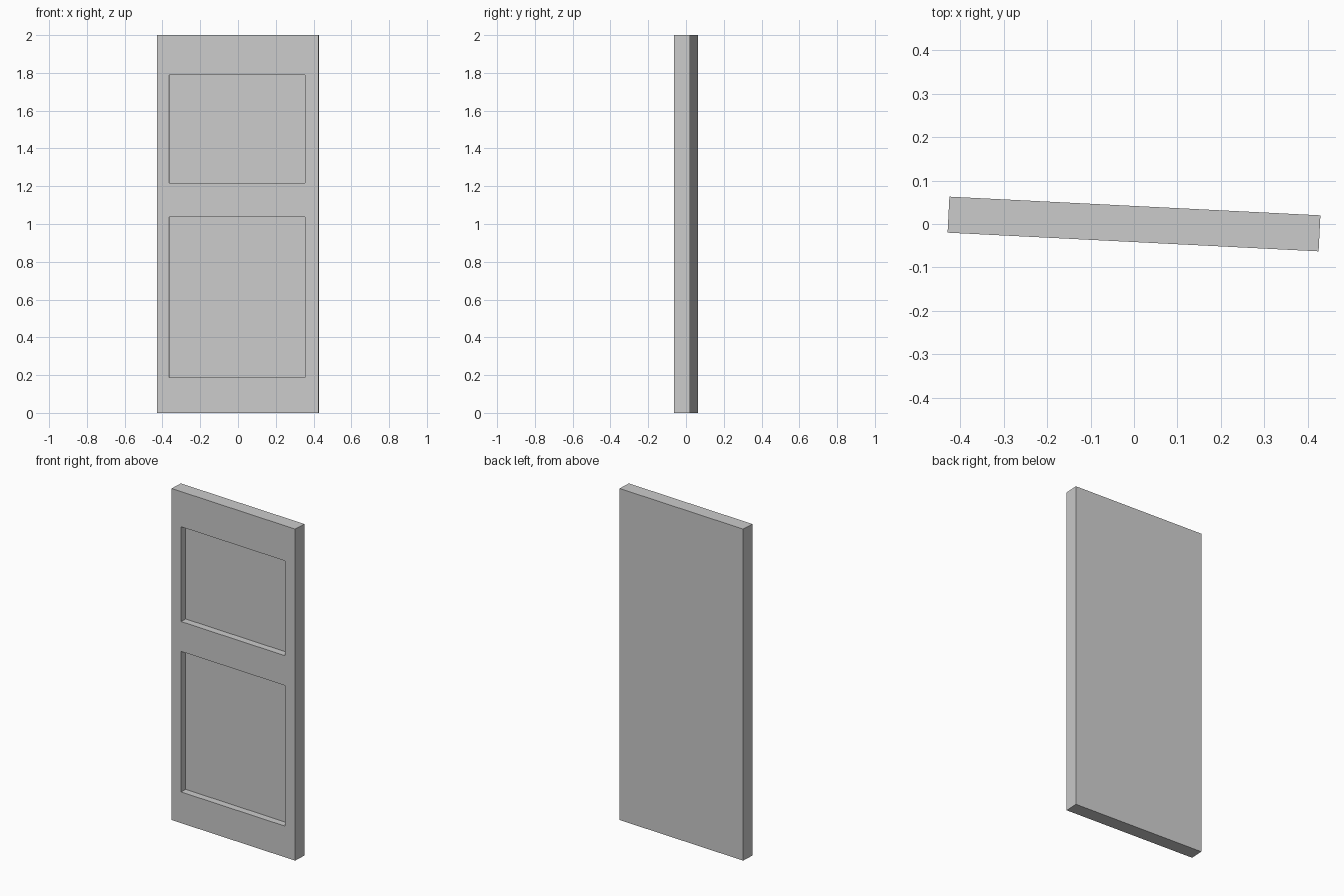
import bpy
import math
from mathutils import Matrix

if "Cube" in bpy.data.objects:
    bpy.data.objects.remove(bpy.data.objects["Cube"])

WIDTH, THICK, HEIGHT = 0.856, 0.083, 2.0
RECESS = 0.042
SWING = math.radians(-2.88)


def box(name, lo, hi):
    """Axis-aligned box from two opposite corners."""
    bpy.ops.mesh.primitive_cube_add(size=1)
    ob = bpy.context.object
    ob.name = name
    size = [b - a for a, b in zip(lo, hi)]
    mid = [(a + b) / 2 for a, b in zip(lo, hi)]
    ob.data.transform(Matrix.Translation(mid) @ Matrix.Diagonal((*size, 1)))
    return ob


# Door slab
door = box("door", (-WIDTH / 2, -THICK / 2, 0), (WIDTH / 2, THICK / 2, HEIGHT))

# Two recessed panels cut into the front face only
cutters = []
for name, z0, z1 in (("lower_panel", 0.188, 1.036), ("upper_panel", 1.216, 1.788)):
    cutter = box(name + "_cutter", (-0.3625, -THICK, z0),
                 (0.3575, -THICK / 2 + RECESS, z1))
    cutter.hide_render = True
    cutters.append(cutter)
    mod = door.modifiers.new(name, 'BOOLEAN')
    mod.operation = 'DIFFERENCE'
    mod.solver = 'EXACT'
    mod.object = cutter

bpy.context.view_layer.objects.active = door
for mod in list(door.modifiers):
    bpy.ops.object.modifier_apply(modifier=mod.name)
for cutter in cutters:
    bpy.data.objects.remove(cutter)

# Door stands slightly turned about the vertical axis
door.rotation_euler.z = SWING
